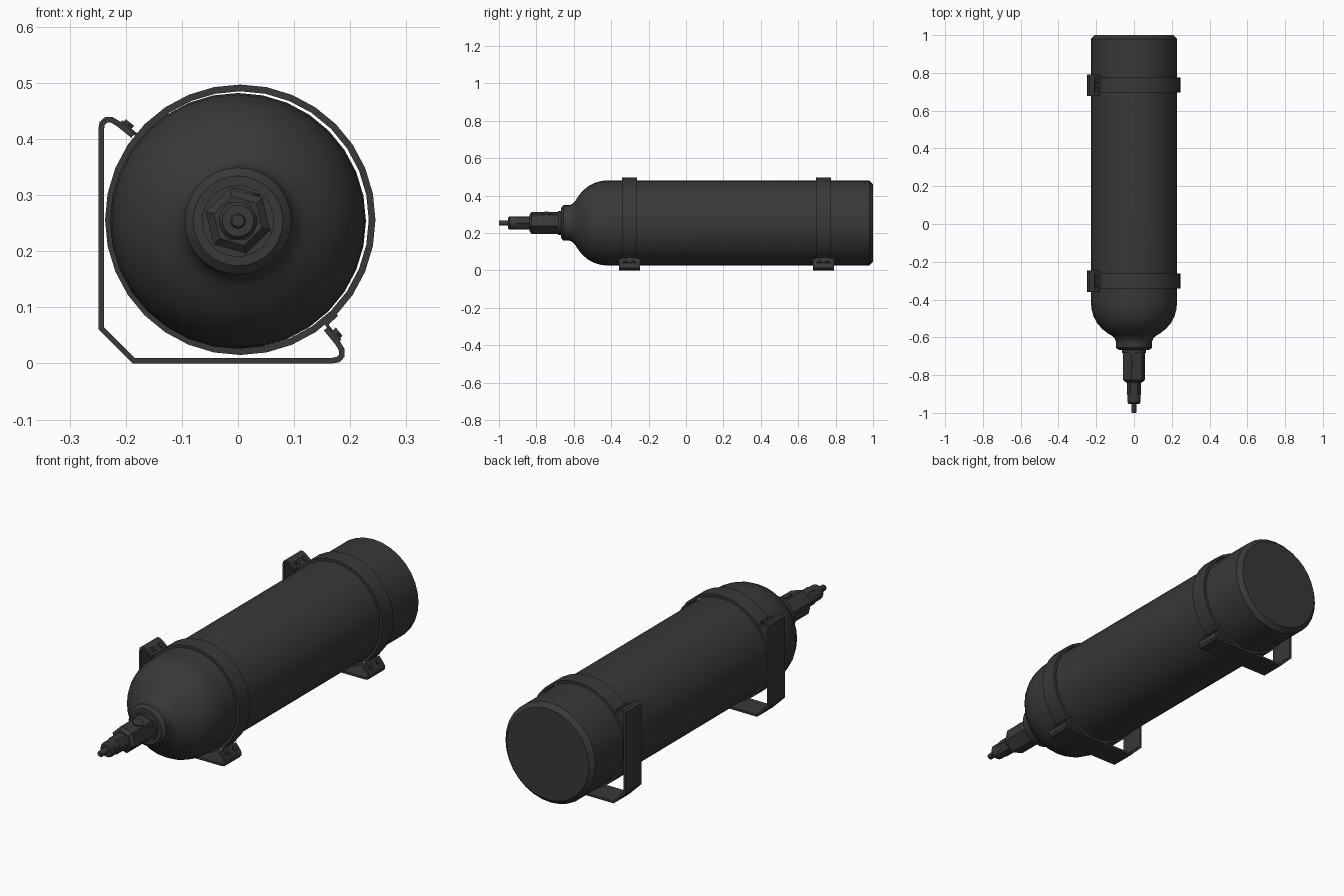
import bpy, bmesh, math
from mathutils import Vector, Matrix

if "Cube" in bpy.data.objects:
    bpy.data.objects.remove(bpy.data.objects["Cube"])

CZ = 0.254          # height of the bottle axis
DIAG = 0.249        # mirror plane of the clamps: (x, z) -> (z - DIAG, x + DIAG)

dark = bpy.data.materials.new("dark_paint")
dark.diffuse_color = (0.04, 0.04, 0.04, 1)
dark.use_nodes = True
dark.node_tree.nodes["Principled BSDF"].inputs["Base Color"].default_value = dark.diffuse_color


def finish(bm, name, angle=32):
    bmesh.ops.recalc_face_normals(bm, faces=bm.faces)
    me = bpy.data.meshes.new(name)
    bm.to_mesh(me)
    bm.free()
    me.shade_smooth()
    me.set_sharp_from_angle(angle=math.radians(angle))
    me.materials.append(dark)
    ob = bpy.data.objects.new(name, me)
    bpy.context.collection.objects.link(ob)
    return ob


def lathe(name, profile, n=32, phase=0.0, cx=0.0, cz=CZ, closed=False):
    """Spin (y, radius) points about the y axis."""
    bm = bmesh.new()
    rings = []
    for y, r in profile:
        rings.append([bm.verts.new((cx + r * math.cos(phase + 2 * math.pi * i / n), y,
                                    cz + r * math.sin(phase + 2 * math.pi * i / n)))
                      for i in range(n)])
    pairs = list(zip(rings, rings[1:]))
    if closed:
        pairs.append((rings[-1], rings[0]))
    for a, b in pairs:
        for i in range(n):
            j = (i + 1) % n
            bm.faces.new((a[i], a[j], b[j], b[i]))
    if not closed:
        bm.faces.new(rings[0])
        bm.faces.new(rings[-1])
    return finish(bm, name)


def strip(name, path, thick, y0, y1):
    """Bent flat bar: (x, z) centre path with mitred thickness, from y0 to y1."""
    p = [Vector(q) for q in path]
    left, right = [], []
    for i, q in enumerate(p):
        d0 = (q - p[max(i - 1, 0)]).normalized()
        d1 = (p[min(i + 1, len(p) - 1)] - q).normalized()
        d = (d0 + d1).normalized()
        ref = d1 if d1.length else d0
        off = Vector((-d.y, d.x)) * thick / 2 / max(d.dot(ref), 0.5)
        left.append(q + off)
        right.append(q - off)
    bm = bmesh.new()
    rows = [[bm.verts.new((v.x, y, v.y)) for v, y in
             ((l, y0), (r, y0), (r, y1), (l, y1))] for l, r in zip(left, right)]
    for a, b in zip(rows, rows[1:]):
        for i in range(4):
            j = (i + 1) % 4
            bm.faces.new((a[i], a[j], b[j], b[i]))
    bm.faces.new(rows[0])
    bm.faces.new(rows[-1])
    return finish(bm, name)


def stud(name, pos, axis, r, depth, n):
    bm = bmesh.new()
    rot = Vector((0, 0, 1)).rotation_difference(Vector(axis)).to_matrix().to_4x4()
    bmesh.ops.create_cone(bm, cap_ends=True, segments=n, radius1=r, radius2=r,
                          depth=depth, matrix=Matrix.Translation(pos) @ rot)
    return finish(bm, name)


def flip(q):
    return (q[1] - DIAG, q[0] + DIAG)


# Bottle with domed shoulder and neck ring
lathe("bottle", [(1.0, 0.208), (0.98, 0.228), (-0.41, 0.228), (-0.45, 0.225), (-0.49, 0.214),
                 (-0.525, 0.195), (-0.555, 0.169), (-0.578, 0.14), (-0.592, 0.117),
                 (-0.607, 0.102), (-0.622, 0.095), (-0.655, 0.095), (-0.668, 0.08)])
lathe("neck_washer", [(-0.66, 0.064), (-0.684, 0.064)])

# Valve: twisted hex body, hex nut, round stem
lathe("valve_body", [(-0.675, 0.06), (-0.825, 0.06), (-0.838, 0.045)], 6, math.radians(104))
lathe("valve_nut", [(-0.83, 0.038), (-0.905, 0.038)], 6)
lathe("valve_collar", [(-0.83, 0.034), (-0.945, 0.034), (-0.953, 0.028)], 20)
lathe("valve_stem", [(-0.94, 0.014), (-0.995, 0.014), (-1.0, 0.011)], 12)
pa = math.radians(74)
pd = Vector((math.cos(pa), 0, math.sin(pa)))
stud("valve_port", Vector((0, -0.745, CZ)) + pd * 0.05, pd, 0.025, 0.012, 16)

# Half of the bracket, from the tab by the band to the lower corner
half = [(0.157, 0.062), (0.178, 0.036), (0.185, 0.024), (0.185, 0.014),
        (0.179, 0.007), (0.168, 0.005), (-0.186, 0.005)]
bracket = half + [flip(q) for q in reversed(half)]
# Ear of the band that is bolted to the bracket tab
ear = [(0.176, 0.087), (0.158, 0.070), (0.162, 0.063), (0.182, 0.041)]
out = Vector((0.78, 0, 0.63))

for label, y in (("front", -0.302), ("rear", 0.735)):
    # Strap round the bottle
    lathe(label + "_band", [(y - 0.04, 0.229), (y - 0.04, 0.241), (y + 0.04, 0.241),
                            (y + 0.04, 0.229)], 32, cx=0.004, cz=0.256, closed=True)
    strip(label + "_bracket", bracket, 0.01, y - 0.057, y + 0.057)
    for side, f in (("right", lambda q: q), ("left", flip)):
        strip(f"{label}_{side}_ear", [f(q) for q in ear], 0.006, y - 0.04, y + 0.04)
        x, z = f((0.175, 0.052))
        ax = out if side == "right" else Vector((out.z, 0, out.x))
        for k in (-1, 1):
            stud(f"{label}_{side}_bolt_{'a' if k < 0 else 'b'}",
                 Vector((x, y + k * 0.022, z)), ax, 0.011, 0.014, 6)
